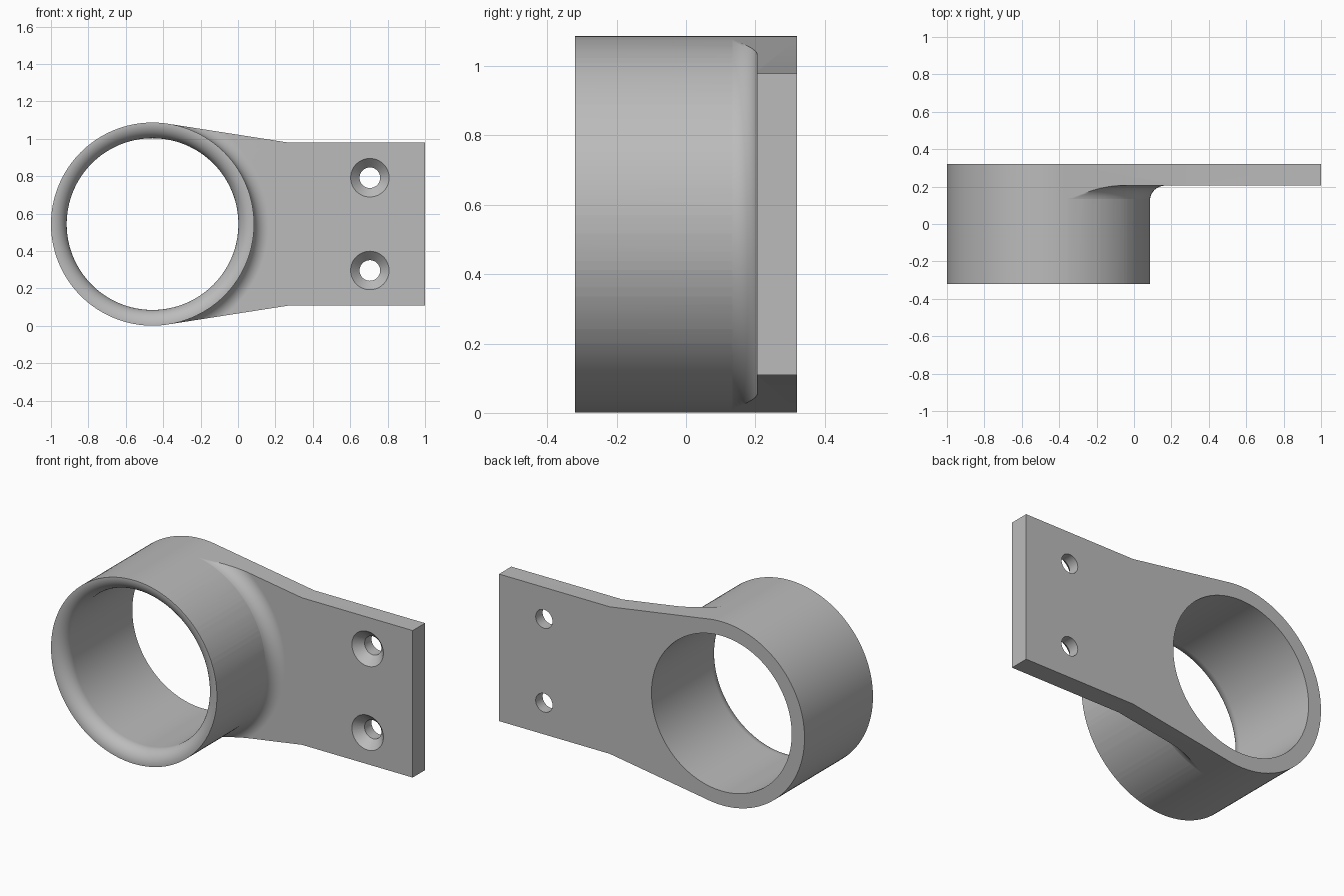
import bpy, bmesh
from math import cos, sin, pi, acos, atan2, hypot, radians

cube = bpy.data.objects.get("Cube")
if cube:
    bpy.data.objects.remove(cube, do_unlink=True)

CX, CZ = -0.457, 0.544          # ring axis
R, BORE = 0.543, 0.459          # ring radii
BACK, FRONT, FACE = 0.32, -0.32, 0.205
FILLET = 0.08


def finish(bm, name):
    bmesh.ops.recalc_face_normals(bm, faces=bm.faces)
    mesh = bpy.data.meshes.new(name)
    bm.to_mesh(mesh)
    bm.free()
    ob = bpy.data.objects.new(name, mesh)
    bpy.context.collection.objects.link(ob)
    return ob


def lathe(name, profile, x, z, closed=False, n=128):
    """Turn (radius, y) points about an axis parallel to y."""
    bm = bmesh.new()
    loops = [[bm.verts.new((x + r * cos(2 * pi * i / n), y, z + r * sin(2 * pi * i / n)))
              for i in range(n)] for r, y in profile]
    pairs = list(zip(loops, loops[1:]))
    if closed:
        pairs.append((loops[-1], loops[0]))
    else:
        bm.faces.new(loops[0])
        bm.faces.new(loops[-1])
    for a, b in pairs:
        for i in range(n):
            j = (i + 1) % n
            bm.faces.new((a[i], a[j], b[j], b[i]))
    return finish(bm, name)


def arc(cr, cy, rad, start, end, n=12):
    steps = [radians(start + (end - start) * i / n) for i in range(n + 1)]
    return [(cr + rad * cos(t), cy + rad * sin(t)) for t in steps]


def boolean(target, tool, operation):
    mod = target.modifiers.new(operation, 'BOOLEAN')
    mod.operation, mod.solver, mod.object = operation, 'EXACT', tool
    bpy.context.view_layer.objects.active = target
    bpy.ops.object.modifier_apply(modifier=mod.name)
    bpy.data.objects.remove(tool, do_unlink=True)


# Mounting plate: straight end, then edges tangent to the ring
corner_x, half = 0.275, 0.435
dx = corner_x - CX
tangent = atan2(half, dx) + acos(R / hypot(dx, half))
upper = [(1, half), (corner_x, half),
         (CX + 0.9995 * R * cos(tangent), 0.9995 * R * sin(tangent))]
outline = upper + [(x, -z) for x, z in reversed(upper)]
bm = bmesh.new()
base = bm.faces.new([bm.verts.new((x, BACK, CZ + z)) for x, z in outline])
ext = bmesh.ops.extrude_face_region(bm, geom=[base])
for v in ext["geom"]:
    if isinstance(v, bmesh.types.BMVert):
        v.co.y = 0.1
plate = finish(bm, "mounting_plate")

# Thin the plate, leaving a concave fillet around the ring
r0 = R - 0.0005
sweep = arc(r0 + FILLET, FACE - FILLET, FILLET, 180, 90)
boolean(plate, lathe("fillet_cutter", sweep + [(3, FACE), (3, 0), (r0, 0)],
                     CX, CZ, closed=True), 'DIFFERENCE')

# Ring joined to the plate
bracket = lathe("ring_bracket", [(R, FRONT), (R, BACK)], CX, CZ)
boolean(bracket, plate, 'UNION')

# Bore with a rounded front mouth
mouth = arc(BORE + FILLET, FRONT + FILLET, FILLET, 270, 180)
boolean(bracket, lathe("bore_cutter", [(BORE + FILLET, -0.5)] + mouth + [(BORE, 0.5)],
                       CX, CZ), 'DIFFERENCE')

# Two countersunk screw holes
for side in (-1, 1):
    sink = [(0.103, 0), (0.103, FACE), (0.055, FACE + 0.05), (0.055, 0.5)]
    boolean(bracket, lathe("screw_hole_cutter", sink, 0.705, CZ + side * 0.248, n=48),
            'DIFFERENCE')

# Grey finish and smooth shading with crisp edges
grey = bpy.data.materials.new("grey")
grey.use_nodes = True
colour = (0.5, 0.5, 0.5, 1)
grey.diffuse_color = colour
grey.node_tree.nodes["Principled BSDF"].inputs["Base Color"].default_value = colour
bracket.data.materials.clear()
bracket.data.materials.append(grey)
for p in bracket.data.polygons:
    p.material_index = 0
bpy.ops.object.select_all(action='DESELECT')
bracket.select_set(True)
bpy.context.view_layer.objects.active = bracket
bpy.ops.object.shade_smooth_by_angle(angle=radians(30))
weighted = bracket.modifiers.new("flat_faces", 'WEIGHTED_NORMAL')
weighted.keep_sharp = True
